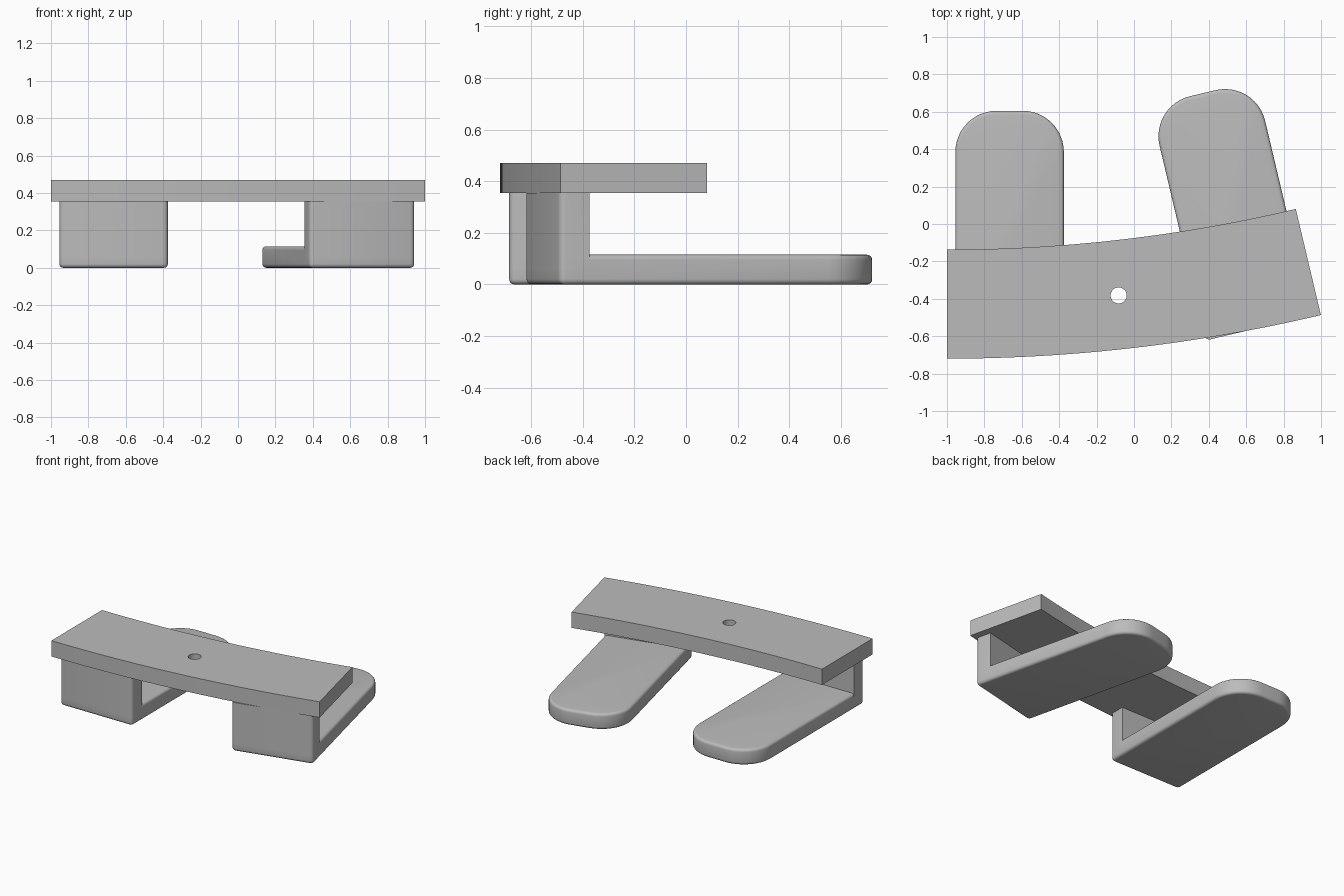
import bpy, bmesh, math
from mathutils import Matrix

if "Cube" in bpy.data.objects:
    bpy.data.objects.remove(bpy.data.objects["Cube"])

TURN = math.radians(13.3)      # sweep of the curved shelf
WIDTH, LENGTH = 0.58, 1.29     # foot plan size
WALL, BASE_H, WALL_H = 0.118, 0.115, 0.355
TOP = 0.47

grey = bpy.data.materials.new("grey")
grey.diffuse_color = (0.5, 0.5, 0.5, 1)
grey.use_nodes = True
grey.node_tree.nodes["Principled BSDF"].inputs["Base Color"].default_value = grey.diffuse_color


def prism(name, outline, z0, z1, edge=0.0):
    """Extrude a plan outline and optionally round its top and bottom rims."""
    bm = bmesh.new()
    face = bm.faces.new([bm.verts.new((x, y, z0)) for x, y in outline])
    out = bmesh.ops.extrude_face_region(bm, geom=[face])
    verts = [v for v in out["geom"] if isinstance(v, bmesh.types.BMVert)]
    bmesh.ops.translate(bm, vec=(0, 0, z1 - z0), verts=verts)
    bmesh.ops.recalc_face_normals(bm, faces=bm.faces[:])
    if edge:
        rims = [e for e in bm.edges
                if abs(e.verts[0].co.z - e.verts[1].co.z) < 1e-5]
        bmesh.ops.bevel(bm, geom=rims, offset=edge, segments=4,
                        profile=0.5, affect='EDGES')
    mesh = bpy.data.meshes.new(name)
    bm.to_mesh(mesh)
    bm.free()
    mesh.materials.append(grey)
    obj = bpy.data.objects.new(name, mesh)
    bpy.context.collection.objects.link(obj)
    return obj


def combine(obj, tool, operation):
    """Apply a boolean and discard the tool object."""
    mod = obj.modifiers.new("combine", 'BOOLEAN')
    mod.operation, mod.object, mod.solver = operation, tool, 'EXACT'
    bpy.ops.object.select_all(action='DESELECT')
    bpy.context.view_layer.objects.active = obj
    obj.select_set(True)
    bpy.ops.object.modifier_apply(modifier=mod.name)
    bpy.data.objects.remove(tool)
    bpy.ops.object.shade_smooth_by_angle(angle=math.radians(30))


def corner(cx, cy, r, start, steps):
    """Quarter-circle points, counter-clockwise from the start angle."""
    return [(cx + r * math.cos(math.radians(start + 90 * i / steps)),
             cy + r * math.sin(math.radians(start + 90 * i / steps)))
            for i in range(steps + 1)]


def foot(name, x, y, angle):
    """L-shaped foot: long rounded base with an upright wall at the front."""
    h, r, big = WIDTH / 2, 0.025, 0.22
    front = corner(-h + r, r, r, 180, 4) + corner(h - r, r, r, 270, 4)
    back = (corner(h - big, LENGTH - big, big, 0, 12)
            + corner(-h + big, LENGTH - big, big, 90, 12))
    base = prism(name, front + back, 0, BASE_H, 0.02)
    wall = prism(name + "_wall", front + [(h, WALL), (-h, WALL)], 0.06, WALL_H)
    combine(base, wall, 'UNION')
    base.matrix_world = (Matrix.Translation((x, y, 0))
                         @ Matrix.Rotation(angle, 4, 'Z'))


foot("left_foot", -0.665, -0.685, 0)
foot("right_foot", 0.665, -0.556, TURN)

# Curved shelf: a segment of a wide ring whose centre lies far behind
R_OUT, R_IN, CX, CY, N = 8.69, 8.107, -1.0, 7.97, 32


def arc(radius):
    return [(CX + radius * math.sin(TURN * i / N),
             CY - radius * math.cos(TURN * i / N)) for i in range(N + 1)]


shelf = prism("curved_shelf", arc(R_OUT) + arc(R_IN)[::-1], WALL_H, TOP)

# Round through hole in the middle of the shelf
hole = prism("hole_cutter",
             [(-0.082 + 0.043 * math.cos(math.tau * i / 32),
               -0.382 + 0.043 * math.sin(math.tau * i / 32))
              for i in range(32)], 0.3, 0.55)
hole.hide_render = True
combine(shelf, hole, 'DIFFERENCE')
